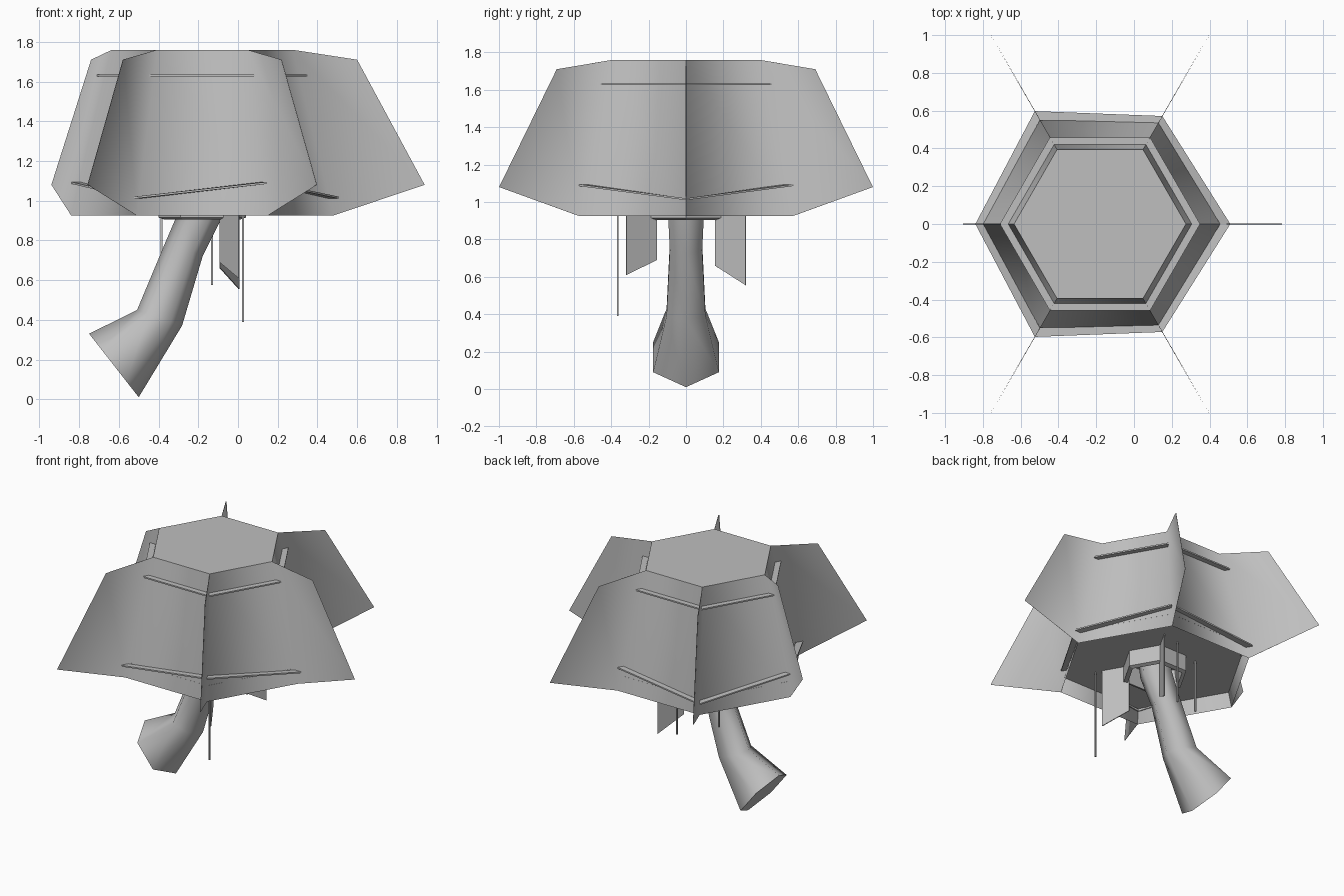
import bpy, math
from mathutils import Vector

if "Cube" in bpy.data.objects:
    bpy.data.objects.remove(bpy.data.objects["Cube"])

CX = -0.18                      # axis of the hexagonal shade
grey = bpy.data.materials.new("plain_grey")
grey.diffuse_color = (0.52, 0.52, 0.52, 1)
grey.use_nodes = True
grey.node_tree.nodes["Principled BSDF"].inputs["Base Color"].default_value = grey.diffuse_color


def build(name, verts, faces, smooth=False):
    me = bpy.data.meshes.new(name)
    me.from_pydata([tuple(v) for v in verts], [], faces)
    me.materials.append(grey)
    for p in me.polygons:
        p.use_smooth = smooth
    me.update()
    ob = bpy.data.objects.new(name, me)
    bpy.context.collection.objects.link(ob)
    return ob


def polar(r, k, z, side=0.0):
    """Point at corner k of the hexagon, nudged sideways by side."""
    a = math.radians(60 * k)
    return Vector((CX + r * math.cos(a) - side * math.sin(a),
                   r * math.sin(a) + side * math.cos(a), z))


def hex_rings(name, profile, closed=False):
    """Loft hexagons; each profile entry is (radii, heights) for even and odd corners."""
    verts, n = [], len(profile)
    for r, z in profile:
        verts += [polar(r[k % 2], k, z[k % 2]) for k in range(6)]
    faces = []
    for i in range(n if closed else n - 1):
        a, b = i * 6, ((i + 1) % n) * 6
        for k in range(6):
            j = (k + 1) % 6
            faces.append((a + k, a + j, b + j, b + k))
    return build(name, verts, faces)


# Shade: six panels, each running from fin tip to fin tip
TOP_R, TOP_Z, LOW_R, LOW_Z = 0.455, 1.76, 0.66, 0.925


def fin_tip(k):
    return {0: (0.78, 1.12), 3: (0.56, 0.76)}.get(k % 6, (0.797, 1.153))


verts, faces = [], []
for k in range(6):
    b = len(verts)
    for corner, side in ((k, 0.002), (k + 1, -0.002)):
        t, l = fin_tip(corner)
        cols = [(polar(t, corner, 1.71, side), polar(l, corner, 1.08, side)),
                (polar(TOP_R, corner, TOP_Z), polar(LOW_R, corner, LOW_Z))]
        for top, low in (cols if side > 0 else cols[::-1]):
            verts += [top, low]
    faces += [(b + i, b + i + 1, b + i + 3, b + i + 2) for i in (0, 2, 4)]
build("shade_panels_and_fins", verts, faces, True)

# Top lid and recessed floor
build("top_lid", [polar(TOP_R, k, TOP_Z) for k in range(6)], [tuple(range(6))])
build("recessed_floor", [polar(0.635, k, 1.03) for k in range(6)], [tuple(range(5, -1, -1))])


# Ledges around the shade, the lower one zigzagging
def ledge(name, inner, outer, z):
    lo = tuple(h - 0.01 for h in z)
    hex_rings(name, [(inner, lo), (outer, lo), (outer, z), (inner, z)], True)


ledge("upper_ledge", (0.48, 0.48), (0.53, 0.53), (1.635, 1.635))
ledge("lower_ledge", (0.63, 0.61), (0.69, 0.66), (1.02, 1.095))

# Collar under the floor
hex_rings("collar", [((0.22, 0.22), (1.03, 1.03)), ((0.22, 0.22), (0.915, 0.915)),
                     ((0.19, 0.19), (0.905, 0.905)), ((0.17, 0.17), (1.03, 1.03))])

# Bent stalk: x, z, radius, tilt of the cross-section
path = [(-0.18, 1.03, 0.115, 0), (-0.19, 0.93, 0.11, -8), (-0.27, 0.76, 0.10, -22),
        (-0.395, 0.41, 0.12, -19), (-0.625, 0.17, 0.203, -52)]
verts, faces = [], []
for x, z, r, tilt in path:
    t = math.radians(tilt)
    for k in range(6):
        a = math.radians(60 * k)
        u = r * math.cos(a)
        verts.append((x + u * math.cos(t), r * math.sin(a), z + u * math.sin(t)))
for i in range(len(path) - 1):
    for k in range(6):
        j = (k + 1) % 6
        faces.append((i * 6 + k, i * 6 + 6 + k, i * 6 + 6 + j, i * 6 + j))
build("bent_stalk", verts, faces, True)
n = len(verts)
build("stalk_end", verts[n - 6:], [(5, 4, 3, 2, 1, 0)])


# Hanging plates, radial under the collar
def plate(name, k, z_in, z_out):
    pts = [(0.18, 1.03), (0.18, z_in), (0.37, z_out), (0.37, 1.03)]
    v = [polar(r, k, z, s) for s in (-0.003, 0.003) for r, z in pts]
    f = [(3, 2, 1, 0), (4, 5, 6, 7)] + [(i, (i + 1) % 4, (i + 1) % 4 + 4, i + 4) for i in range(4)]
    build(name, v, f)


plate("hanging_plate_back", 1, 0.66, 0.555)
plate("hanging_plate_front", 5, 0.69, 0.61)

# Thin hanging rods
for name, x, y, low in (("rod_front", 0.025, -0.365, 0.39),
                        ("rod_back", -0.13, 0.29, 0.575),
                        ("rod_left", -0.385, 0.17, 0.65)):
    h = 0.005
    v = [(x + a * h, y + b * h, z) for z in (low, 1.03)
         for a, b in ((-1, -1), (1, -1), (1, 1), (-1, 1))]
    f = [(3, 2, 1, 0), (4, 5, 6, 7)] + [(i, (i + 1) % 4, (i + 1) % 4 + 4, i + 4) for i in range(4)]
    build(name, v, f)
